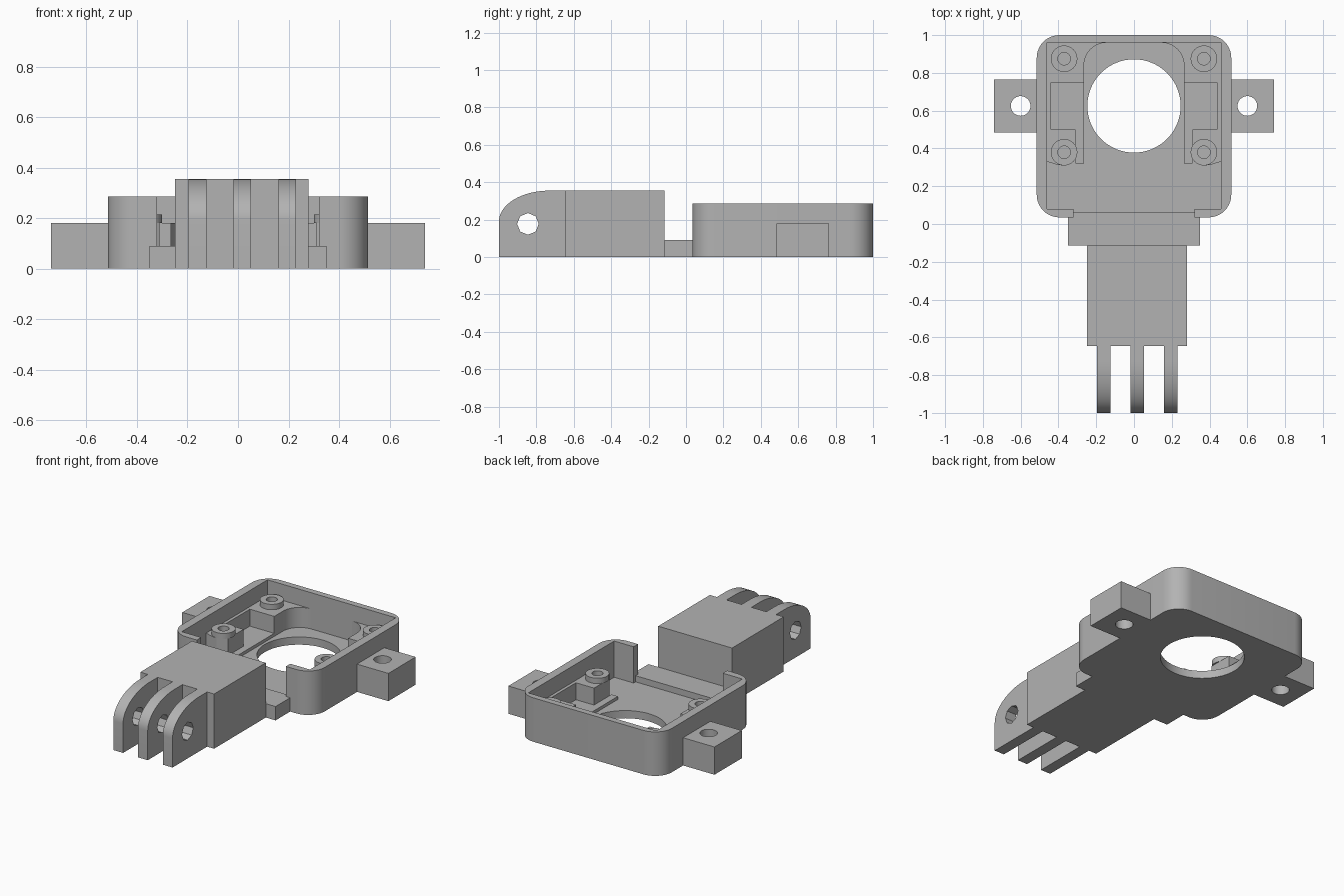
import bpy, bmesh
from math import cos, sin, pi, radians
from mathutils import Matrix

if "Cube" in bpy.data.objects:
    bpy.data.objects.remove(bpy.data.objects["Cube"], do_unlink=True)

grey = bpy.data.materials.new("plain grey plastic")
grey.use_nodes = True
grey.diffuse_color = (0.45, 0.45, 0.45, 1)
grey.node_tree.nodes["Principled BSDF"].inputs["Base Color"].default_value = grey.diffuse_color

# Maps an outline drawn in (y, z) to an extrusion along x
ALONG_X = Matrix(((0, 0, 1, 0), (1, 0, 0, 0), (0, 1, 0, 0), (0, 0, 0, 1)))


def arc(cx, cy, rx, ry, a0, a1, n):
    steps = [radians(a0 + (a1 - a0) * i / n) for i in range(n + 1)]
    return [(cx + rx * cos(a), cy + ry * sin(a)) for a in steps]


def circle(cx, cy, r, n=40):
    return arc(cx, cy, r, r, 0, 360, n)[:-1]


def rect(x0, x1, y0, y1):
    return [(x0, y0), (x1, y0), (x1, y1), (x0, y1)]


def rounded(x0, x1, y0, y1, r):
    pts = []
    corners = [(x1 - r, y1 - r), (x0 + r, y1 - r), (x0 + r, y0 + r), (x1 - r, y0 + r)]
    for i, (cx, cy) in enumerate(corners):
        pts += arc(cx, cy, r, r, 90 * i, 90 * i + 90, 10)
    return pts


def flip(pts, side):
    return [(side * x, y) for x, y in pts]


def smooth(obj):
    bpy.ops.object.select_all(action='DESELECT')
    obj.select_set(True)
    bpy.context.view_layer.objects.active = obj
    bpy.ops.object.shade_smooth_by_angle(angle=radians(30))


def extrude(name, outlines, lo, hi, along_x=False):
    """Solid from a filled outline; further outlines become holes."""
    curve = bpy.data.curves.new(name, 'CURVE')
    curve.dimensions = '2D'
    curve.fill_mode = 'BOTH'
    curve.extrude = (hi - lo) / 2
    for pts in outlines:
        spline = curve.splines.new('POLY')
        spline.points.add(len(pts) - 1)
        for p, (u, v) in zip(spline.points, pts):
            p.co = (u, v, 0, 1)
        spline.use_cyclic_u = True
    temp = bpy.data.objects.new(name + " outline", curve)
    bpy.context.collection.objects.link(temp)
    deps = bpy.context.evaluated_depsgraph_get()
    mesh = bpy.data.meshes.new_from_object(temp.evaluated_get(deps))
    bpy.data.objects.remove(temp, do_unlink=True)
    mesh.transform(Matrix.Translation((0, 0, (lo + hi) / 2)))
    if along_x:
        mesh.transform(ALONG_X)
    bm = bmesh.new()
    bm.from_mesh(mesh)
    bmesh.ops.remove_doubles(bm, verts=bm.verts, dist=0.0001)
    bmesh.ops.recalc_face_normals(bm, faces=bm.faces)
    bm.to_mesh(mesh)
    bm.free()
    mesh.materials.clear()
    mesh.materials.append(grey)
    obj = bpy.data.objects.new(name, mesh)
    bpy.context.collection.objects.link(obj)
    smooth(obj)
    return obj


def cut(obj, outline, lo, hi):
    cutter = extrude("cutter", [outline], lo, hi)
    mod = obj.modifiers.new("cut", 'BOOLEAN')
    mod.operation = 'DIFFERENCE'
    mod.solver = 'EXACT'
    mod.object = cutter
    bpy.context.view_layer.objects.active = obj
    bpy.ops.object.modifier_apply(modifier=mod.name)
    bpy.data.objects.remove(cutter, do_unlink=True)


# Open tray with a round window and a gap in its front wall
floor_z, sill_z, block_z = 0.05, 0.09, 0.18
housing = extrude("housing", [rounded(-0.515, 0.515, 0.035, 1, 0.12)], 0, 0.285)
cavity = [(-0.46, 0.08), (-0.32, 0.08), (-0.32, 0.06), (0.32, 0.06),
          (0.32, 0.08), (0.46, 0.08), (0.46, 0.96), (-0.46, 0.96)]
cut(housing, cavity, floor_z, 0.4)
cut(housing, rect(-0.32, 0.32, -0.1, 0.07), sill_z, 0.4)
cut(housing, circle(0, 0.625, 0.247, 64), -0.1, 0.2)
smooth(housing)

# Neck and arm
extrude("neck", [rect(-0.35, 0.35, -0.115, 0.035)], 0, sill_z)
extrude("arm", [rect(-0.25, 0.28, -0.645, -0.115)], 0, 0.355)

# Hinge fingers with rounded noses and eight-sided pin holes
finger = [(-0.645, 0), (-0.645, 0.355)]
finger += arc(-0.73, 0.19, 0.27, 0.165, 90, 180, 16) + [(-1, 0)]
for i, x in enumerate((-0.195, -0.018, 0.16)):
    extrude(f"hinge_finger_{i + 1}", [finger, circle(-0.845, 0.177, 0.058, 8)],
            x, x + 0.07, along_x=True)

# Mirrored tabs, mounting blocks and bosses
for label, s in (("left", 1), ("right", -1)):
    extrude(f"{label}_tab", [flip(rect(0.515, 0.74, 0.485, 0.765), s),
                             circle(s * 0.6, 0.625, 0.052)], 0, block_z)

    # Low ledge between the posts
    ledge = [(0.265, 0.32), (0.31, 0.32), (0.31, 0.5), (0.44, 0.5),
             (0.44, 0.75), (0.265, 0.75)]
    extrude(f"{label}_ledge", [flip(ledge, s)], floor_z, 0.07)

    # Rear corner block with a concave inner corner, and a thin side rib
    rear = [(0.46, 0.96), (0.46, 0.5), (0.44, 0.5), (0.44, 0.75), (0.265, 0.75)]
    rear += arc(0.145, 0.84, 0.12, 0.12, 0, 90, 12)
    extrude(f"{label}_rear_block", [flip(rear, s), circle(s * 0.37, 0.875, 0.033)],
            floor_z, block_z)

    # Front post with an angled nose
    post = [(0.31, 0.5), (0.31, 0.34), (0.37, 0.31), (0.40, 0.312), (0.46, 0.33), (0.46, 0.5)]
    extrude(f"{label}_front_post", [flip(post, s), circle(s * 0.37, 0.38, 0.033)],
            floor_z, block_z)

    for place, y in (("front", 0.38), ("rear", 0.875)):
        extrude(f"{label}_{place}_boss",
                [circle(s * 0.37, y, 0.07), circle(s * 0.37, y, 0.033)], block_z, 0.215)
